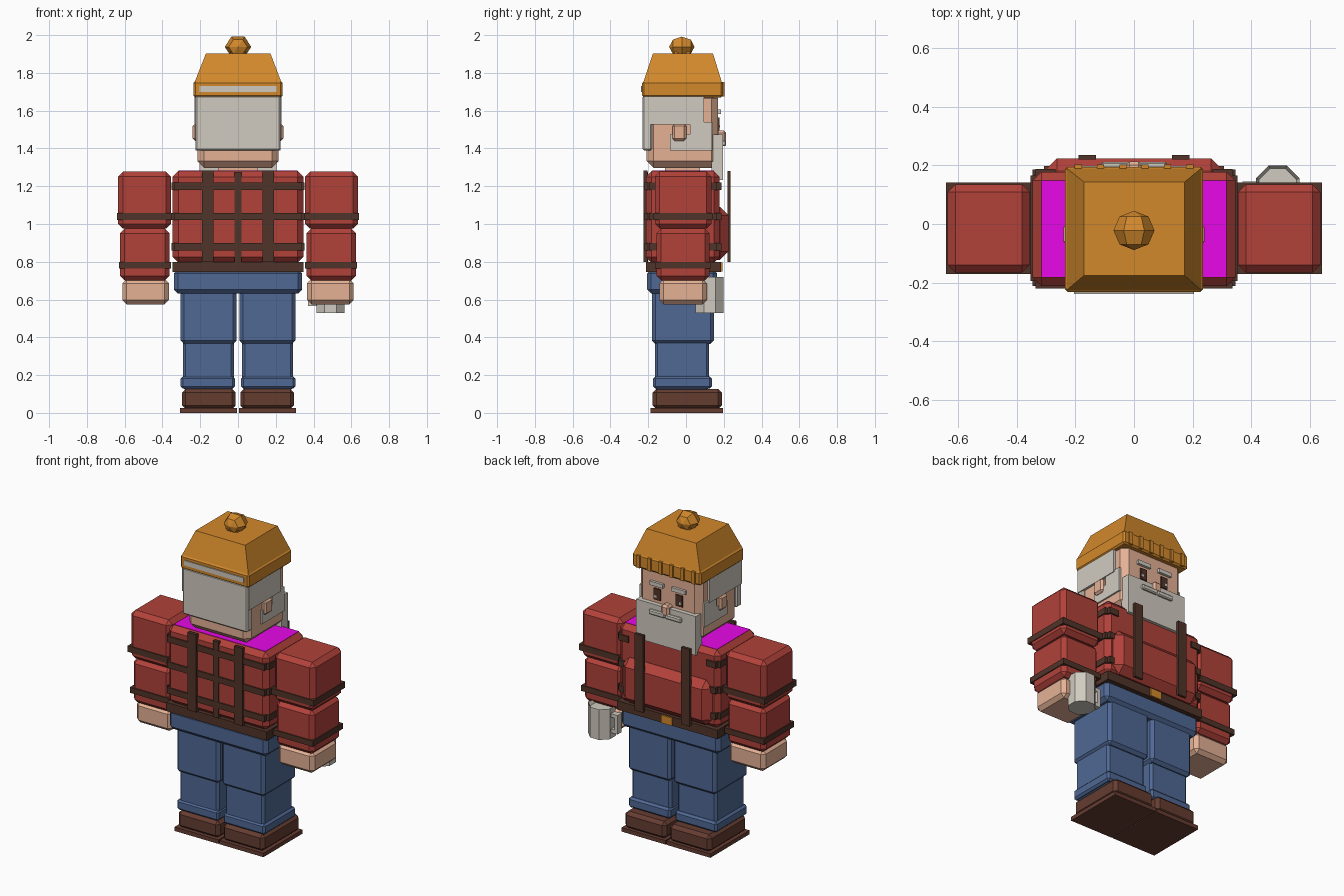
import bpy, bmesh, math
from mathutils import Matrix

if "Cube" in bpy.data.objects:
    bpy.data.objects.remove(bpy.data.objects["Cube"])


def material(name, r, g, b):
    m = bpy.data.materials.new(name)
    m.diffuse_color = (r, g, b, 1)
    m.use_nodes = True
    m.node_tree.nodes["Principled BSDF"].inputs["Base Color"].default_value = m.diffuse_color
    return m


RED = material("red shirt", .44, .054, .042)
BLUE = material("blue denim", .08, .14, .30)
STRAP = material("dark brown", .08, .034, .022)
BOOT = material("boot brown", .13, .046, .03)
SKIN = material("skin", .78, .44, .30)
GREY = material("light grey", .64, .60, .53)
GOLD = material("ochre", .65, .25, .025)
PINK = material("magenta", .95, .003, .95)


def finish(bm, name, mat):
    bmesh.ops.recalc_face_normals(bm, faces=bm.faces)
    me = bpy.data.meshes.new(name)
    bm.to_mesh(me)
    bm.free()
    me.materials.append(mat)
    ob = bpy.data.objects.new(name, me)
    bpy.context.collection.objects.link(ob)
    return ob


def box(name, mat, x, y, z, bevel=0.0, top=None):
    """Box from (min, max) ranges; top = (x range, y range) tapers the upper face."""
    bm = bmesh.new()
    bmesh.ops.create_cube(bm, size=1)
    for v in bm.verts:
        up = v.co.z > 0
        xr, yr = top if (top and up) else (x, y)
        v.co = (xr[v.co.x > 0], yr[v.co.y > 0], z[up])
    if bevel:
        bmesh.ops.bevel(bm, geom=bm.edges[:], offset=bevel, segments=1,
                        affect='EDGES', profile=0.5)
    return finish(bm, name, mat)


def pair(name, mat, x, y, z, bevel=0.0):
    """Left and right copies of a box given for the +x side."""
    box("left_" + name, mat, x, y, z, bevel)
    box("right_" + name, mat, (-x[1], -x[0]), y, z, bevel)


# Boots and legs
pair("boot_sole", BOOT, (.004, .306), (-.187, .197), (0, .025))
pair("boot", BOOT, (.012, .297), (-.177, .19), (.02, .127), .02)
pair("trouser_cuff", BLUE, (.016, .304), (-.174, .137), (.128, .193), .012)
pair("lower_leg", BLUE, (.022, .292), (-.165, .122), (.12, .385), .014)
pair("upper_leg", BLUE, (.008, .304), (-.18, .147), (.365, .67), .018)
box("hips", BLUE, (-.34, .34), (-.206, .165), (.632, .76), .022)

# Belt and buckle
box("belt", STRAP, (-.346, .346), (-.212, .185), (.745, .80))
box("buckle", GOLD, (-.038, .038), (.18, .194), (.748, .797))

# Torso with belly, top panel and check bands
box("torso", RED, (-.346, .346), (-.212, .178), (.795, 1.28), .03)
box("shoulder_panel", PINK, (-.316, .316), (-.18, .148), (1.277, 1.282))
box("belly", RED, (-.307, .307), (.10, .224), (.81, 1.09), .044)
for i, z in enumerate((.88, 1.04, 1.2)):
    zr = (z - .019, z + .019)
    box(f"back_band_{i}", STRAP, (-.335, .335), (-.22, -.20), zr)
    pair(f"side_band_{i}", STRAP, (.33, .352), (-.195, .165), zr)
    pair(f"front_band_{i}", STRAP, (.268, .335), (.16, .187), zr)
box("back_stripe", STRAP, (-.018, .018), (-.219, -.20), (.80, 1.275))

# Braces, front and back
pair("back_brace", STRAP, (.13, .19), (-.226, -.205), (.80, 1.283))
pair("front_brace", STRAP, (.13, .19), (.219, .235), (.80, 1.28))

# Arms and hands
pair("upper_arm", RED, (.355, .635), (-.165, .135), (.975, 1.277), .026)
pair("lower_arm", RED, (.362, .624), (-.157, .125), (.702, .975), .024)
pair("upper_arm_band", STRAP, (.35, .64), (-.171, .141), (1.02, 1.058))
pair("lower_arm_band", STRAP, (.356, .63), (-.164, .132), (.765, .80))
pair("hand", SKIN, (.366, .612), (-.14, .11), (.575, .708), .022)

# Octagonal mug with side handle
bm = bmesh.new()
bmesh.ops.create_cone(bm, cap_ends=True, segments=8, radius1=.081, radius2=.081, depth=.19,
                      matrix=Matrix.Translation((.49, .125, .625))
                      @ Matrix.Rotation(math.pi / 8, 4, 'Z'))
top_face = max(bm.faces, key=lambda f: f.calc_center_median().z)
bmesh.ops.inset_individual(bm, faces=[top_face], thickness=.012)
bmesh.ops.translate(bm, verts=top_face.verts, vec=(0, 0, -.02))
finish(bm, "mug", GREY)
box("mug_handle", GREY, (.37, .392), (.105, .145), (.567, .685))
for z in (.567, .663):
    box("mug_handle_bar", GREY, (.39, .43), (.105, .145), (z, z + .022))

# Neck and head
box("neck", SKIN, (-.105, .105), (-.11, .075), (1.26, 1.32))
box("head", SKIN, (-.215, .215), (-.208, .17), (1.297, 1.70), .036)
pair("ear", SKIN, (.20, .24), (-.072, .002), (1.44, 1.53), .012)

# Hair
box("back_hair", GREY, (-.224, .224), (-.23, -.18), (1.39, 1.68), .008)
pair("side_hair", GREY, (.19, .23), (-.222, .095), (1.528, 1.68))

# Beard and moustache
box("beard", GREY, (-.205, .205), (.135, .197), (1.232, 1.475))
pair("side_beard", GREY, (.195, .225), (-.085, .137), (1.39, 1.475))
pair("sideburn", GREY, (.195, .225), (.02, .137), (1.47, 1.54))
pair("moustache", GREY, (.0, .112), (.19, .212), (1.412, 1.442), .006)

# Face
box("nose", SKIN, (-.027, .027), (.16, .213), (1.425, 1.495), .012)
pair("eye", STRAP, (.052, .098), (.165, .178), (1.495, 1.565))
pair("eye_glint", GREY, (.078, .094), (.17, .181), (1.51, 1.525))
pair("eyebrow", GREY, (.03, .122), (.165, .186), (1.582, 1.606))

# Hat with brim, ribs, rear stripe and bobble
box("hat_brim", GOLD, (-.236, .236), (-.232, .195), (1.67, 1.757), .01)
box("hat_crown", GOLD, (-.23, .23), (-.226, .19), (1.75, 1.902),
    top=((-.17, .172), (-.175, .143)))
box("hat_rear_stripe", GREY, (-.205, .205), (-.238, -.229), (1.70, 1.731))
for i in range(6):
    x = -.19 + i * .076
    box(f"hat_rib_{i}", GOLD, (x - .012, x + .012), (.18, .203), (1.675, 1.752))

bm = bmesh.new()
bmesh.ops.create_uvsphere(bm, u_segments=6, v_segments=4, radius=1)
bm.transform(Matrix.Translation((0, -.022, 1.938))
             @ Matrix.Diagonal((.07, .067, .062, 1))
             @ Matrix.Rotation(math.pi / 6, 4, 'Y')
             @ Matrix.Rotation(math.pi / 2, 4, 'X'))
finish(bm, "hat_bobble", GOLD)
box("bobble_base", GOLD, (-.04, .04), (-.06, .02), (1.89, 1.912))
